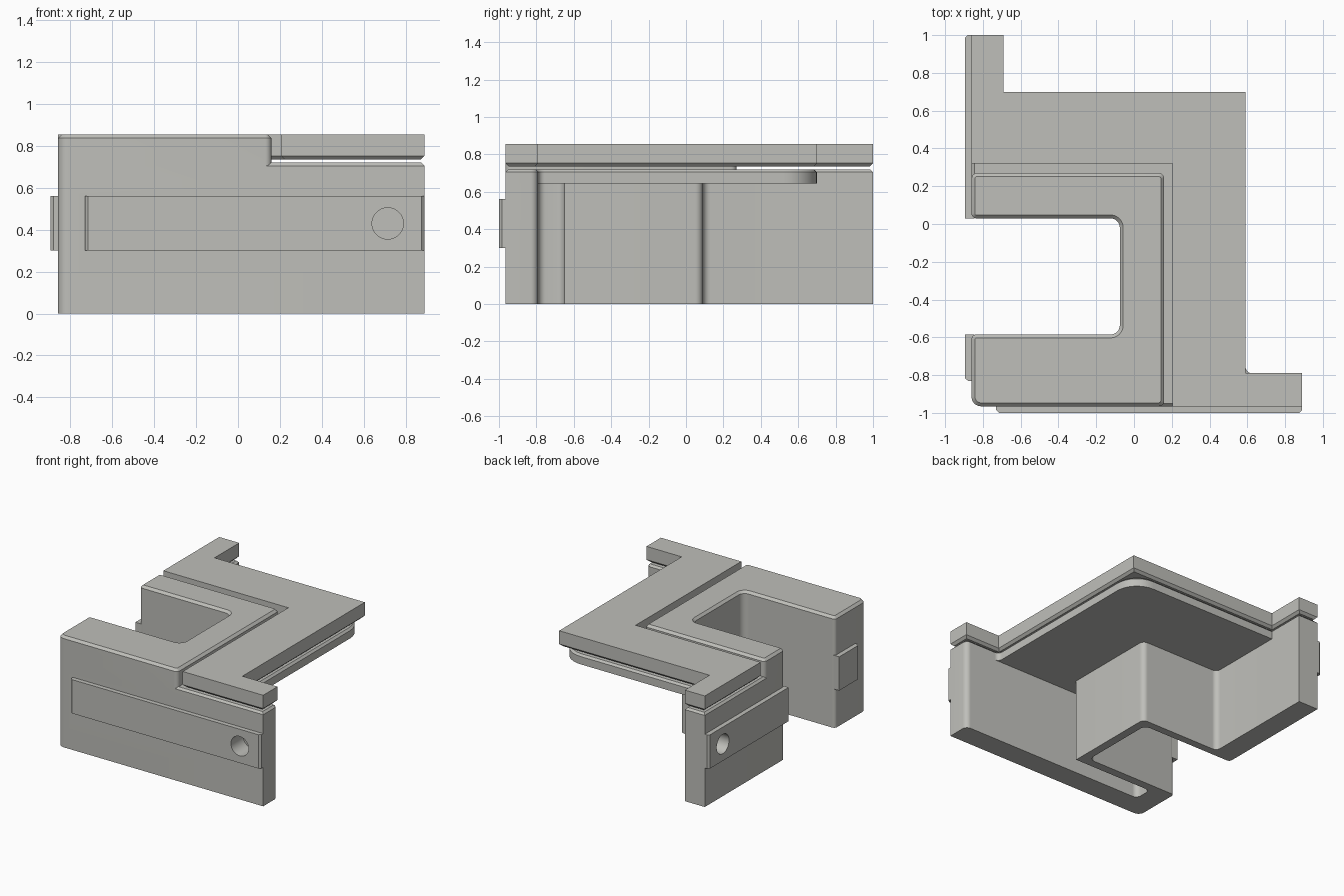
import bpy, bmesh, math
from mathutils import Vector

if "Cube" in bpy.data.objects:
    bpy.data.objects.remove(bpy.data.objects["Cube"])

grey = bpy.data.materials.new("warm light grey")
grey.diffuse_color = (0.52, 0.52, 0.49, 1)
grey.use_nodes = True
grey.node_tree.nodes["Principled BSDF"].inputs["Base Color"].default_value = grey.diffuse_color


def rounded(points, steps=8):
    """Outline from (x, y, corner radius) points."""
    out = []
    n = len(points)
    for i, (x, y, r) in enumerate(points):
        p = Vector((x, y))
        if r == 0:
            out.append(p)
            continue
        a = (Vector(points[i - 1][:2]) - p).normalized()
        b = (Vector(points[(i + 1) % n][:2]) - p).normalized()
        # all corners are right angles
        c = p + (a + b) * r
        for k in range(steps + 1):
            t = k / steps * math.pi / 2
            out.append(c - b * r * math.cos(t) - a * r * math.sin(t))
    return out


def prism(name, points, z0, z1, top=0, bottom=0):
    """Extrude an outline, with optional chamfers round the caps."""
    bm = bmesh.new()
    base = bm.faces.new([bm.verts.new((p.x, p.y, z0)) for p in rounded(points)])
    ext = bmesh.ops.extrude_face_region(bm, geom=[base])
    bmesh.ops.translate(bm, vec=(0, 0, z1 - z0),
                        verts=[g for g in ext["geom"] if isinstance(g, bmesh.types.BMVert)])
    bmesh.ops.recalc_face_normals(bm, faces=bm.faces)
    for z, size in ((z1, top), (z0, bottom)):
        if size:
            rim = [e for e in bm.edges if all(abs(v.co.z - z) < 1e-5 for v in e.verts)]
            bmesh.ops.bevel(bm, geom=rim, offset=size, segments=1, affect='EDGES')
    mesh = bpy.data.meshes.new(name)
    bm.to_mesh(mesh)
    bm.free()
    ob = bpy.data.objects.new(name, mesh)
    ob.data.materials.append(grey)
    bpy.context.collection.objects.link(ob)
    return ob


def boolean(ob, tool, op):
    m = ob.modifiers.new(op, 'BOOLEAN')
    m.object, m.operation, m.solver = tool, op, 'EXACT'
    bpy.context.view_layer.objects.active = ob
    bpy.ops.object.modifier_apply(modifier=m.name)
    bpy.data.objects.remove(tool)


def cylinder(loc, rot):
    bpy.ops.mesh.primitive_cylinder_add(vertices=40, radius=0.075, depth=0.3,
                                        location=loc, rotation=rot)
    ob = bpy.context.object
    ob.data.materials.append(grey)
    return ob


# lower body with shelf and side walls
body = prism("hollow_body", [
    (-.86, -.965, .05), (.89, -.965, 0), (.89, -.79, .04), (.59, -.79, .035),
    (.59, .70, .18), (-.69, .70, 0), (-.69, 1, 0), (-.86, 1, 0),
    (-.86, .03, .025), (-.075, .03, .05), (-.075, -.585, .05), (-.86, -.585, .025),
], 0, .72, top=.015)

# raised C-shaped block
boolean(body, prism("raised_block", [
    (-.86, -.965, .05), (.16, -.965, .03), (.16, .27, .03), (-.86, .27, .03),
    (-.86, .03, .025), (-.075, .03, .05), (-.075, -.585, .05), (-.86, -.585, .025),
], .60, .855, top=.018), 'UNION')

# cavity under the shelf, between thick outer and thin inner walls
boolean(body, prism("cavity", [
    (-.69, -.79, .04), (1.3, -.79, 0), (1.3, 1.3, 0), (-.69, 1.3, 0),
    (-.69, .09, .04), (-.01, .09, .04), (-.01, -.65, 0), (-.69, -.65, .04),
], -.2, .645), 'DIFFERENCE')

# raised strips along the front and left walls
strips = [
    [(-.73, -.95, 0), (-.73, -.985, 0), (-.715, -1, 0), (.875, -1, 0),
     (.89, -.985, 0), (.89, -.95, 0)],
    [(-.845, -.83, 0), (-.88, -.83, 0), (-.895, -.815, 0), (-.895, -.585, 0),
     (-.845, -.585, 0)],
    [(-.845, .03, 0), (-.895, .03, 0), (-.895, .985, 0), (-.88, 1, 0), (-.845, 1, 0)],
]
for s in strips:
    boolean(body, prism("side_strip", s, .30, .56), 'UNION')

# blind round holes in the strips
boolean(body, cylinder((.715, -1.0, .43), (math.pi / 2, 0, 0)), 'DIFFERENCE')
boolean(body, cylinder((-.895, .83, .43), (0, math.pi / 2, 0)), 'DIFFERENCE')

# separate top plate, floating just above the shelf
plate = prism("top_plate", [
    (.205, -.965, 0), (.89, -.965, 0), (.89, -.79, 0), (.59, -.79, 0), (.59, .70, 0),
    (-.69, .70, 0), (-.69, 1, 0), (-.86, 1, 0), (-.86, .32, 0), (.205, .32, 0),
], .735, .855, bottom=.018)

for ob in (body, plate):
    bpy.ops.object.select_all(action='DESELECT')
    ob.select_set(True)
    bpy.context.view_layer.objects.active = ob
    bpy.ops.object.shade_smooth_by_angle(angle=math.radians(30))
